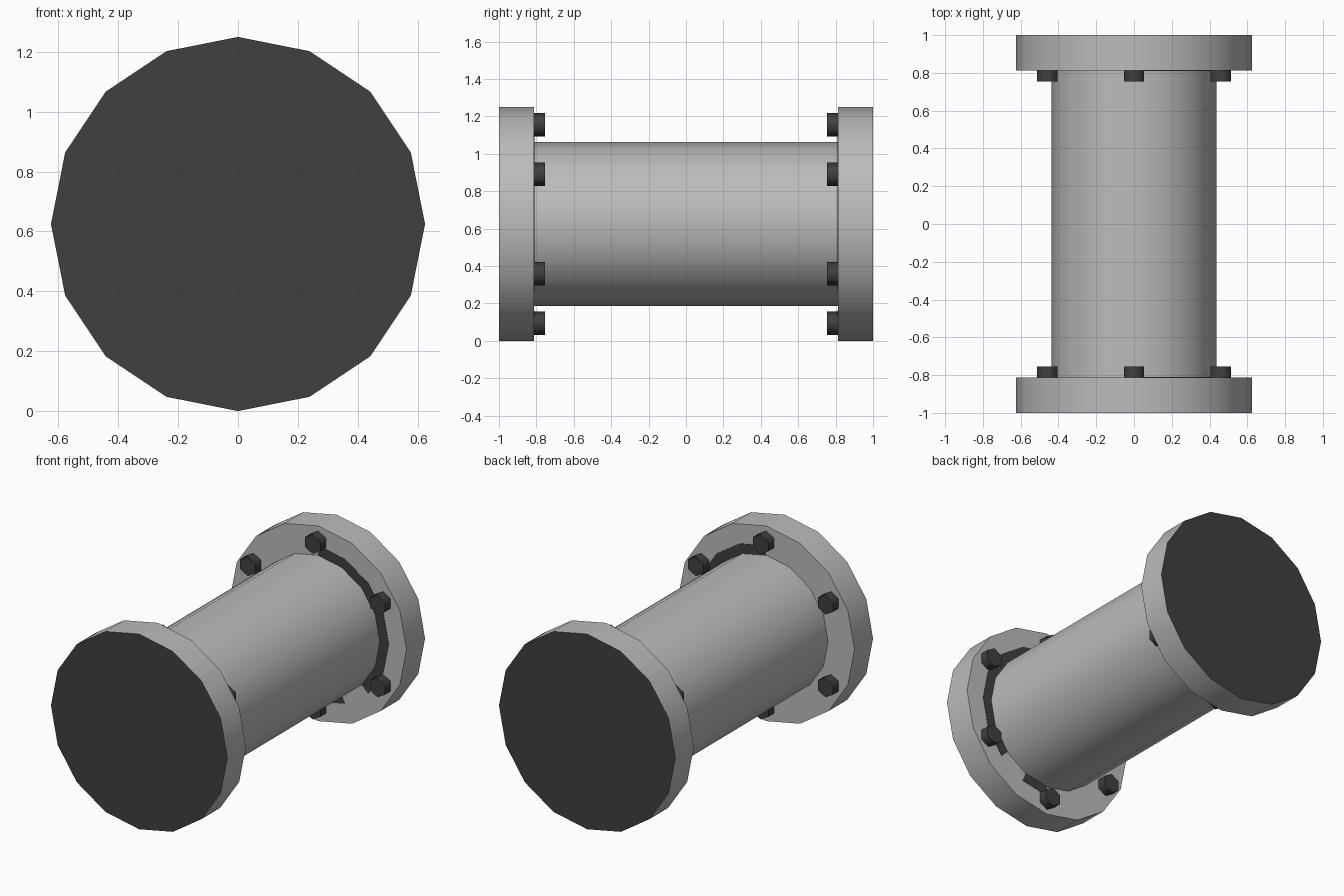
import bpy, bmesh
from math import sin, cos, pi, radians

if "Cube" in bpy.data.objects:
    bpy.data.objects.remove(bpy.data.objects["Cube"])

AXIS_Z = 0.625      # height of the pipe axis
INNER_Y = 0.8125    # inner face of each flange


def material(name, value):
    mat = bpy.data.materials.new(name)
    mat.use_nodes = True
    colour = (value, value, value, 1)
    mat.diffuse_color = colour
    bsdf = mat.node_tree.nodes["Principled BSDF"]
    bsdf.inputs["Base Color"].default_value = colour
    bsdf.inputs["Roughness"].default_value = 0.7
    return mat


steel = material("light_grey_steel", 0.5)
dark = material("dark_grey_metal", 0.05)


def finish(bm, name, mats, smooth_angle):
    bmesh.ops.recalc_face_normals(bm, faces=bm.faces)
    mesh = bpy.data.meshes.new(name)
    bm.to_mesh(mesh)
    bm.free()
    for mat in mats:
        mesh.materials.append(mat)
    obj = bpy.data.objects.new(name, mesh)
    bpy.context.collection.objects.link(obj)
    bpy.ops.object.select_all(action='DESELECT')
    obj.select_set(True)
    bpy.context.view_layer.objects.active = obj
    bpy.ops.object.shade_smooth_by_angle(angle=radians(smooth_angle))
    return obj


def ring(bm, sides, radius, y, x=0, z=AXIS_Z):
    """Polygon of vertices around the y direction, first corner at the top."""
    return [bm.verts.new((x + radius * sin(2 * pi * i / sides), y,
                          z + radius * cos(2 * pi * i / sides))) for i in range(sides)]


def prism(bm, sides, radius, y0, y1, x=0, z=AXIS_Z, caps=True):
    a, b = ring(bm, sides, radius, y0, x, z), ring(bm, sides, radius, y1, x, z)
    for i in range(sides):
        j = (i + 1) % sides
        bm.faces.new((a[i], a[j], b[j], b[i]))
    if caps:
        bm.faces.new(a)
        bm.faces.new(b)


# Barrel between the flanges
bm = bmesh.new()
prism(bm, 16, 0.4375, -INNER_Y, INNER_Y, caps=False)
finish(bm, "barrel", [steel], 30)

for side, label in ((-1, "front"), (1, "back")):
    # Flange with a dark outer end
    bm = bmesh.new()
    prism(bm, 16, 0.625, side * INNER_Y, side)
    flange = finish(bm, label + "_flange", [steel, dark], 30)
    for face in flange.data.polygons:
        face.material_index = int(face.normal.y * side > 0.9)

    # Thin exposed gasket segments around the barrel on the +x side
    bm = bmesh.new()
    y = side * (INNER_Y - 0.002)
    inner, outer = ring(bm, 16, 0.43, y), ring(bm, 16, 0.5, y)
    back = ring(bm, 16, 0.5, side * INNER_Y)
    for i in (0, 1, 2, 3, 4, 5, 7):
        j = (i + 1) % 16
        bm.faces.new((inner[i], inner[j], outer[j], outer[i]))
        bm.faces.new((outer[i], outer[j], back[j], back[i]))
    bmesh.ops.delete(bm, geom=[v for v in bm.verts if not v.link_faces], context='VERTS')
    gasket = finish(bm, label + "_gasket", [dark], 30)
    # Keep the gasket face pointing away from the flange
    if gasket.data.polygons[0].normal.y * side > 0:
        gasket.data.flip_normals()

    # Six hexagonal bolt heads on the inner face
    bm = bmesh.new()
    for k in range(6):
        a = k * pi / 3
        prism(bm, 6, 0.0625, side * INNER_Y, side * 0.755,
              0.53 * sin(a), AXIS_Z + 0.53 * cos(a))
    finish(bm, label + "_bolts", [dark], 65)
